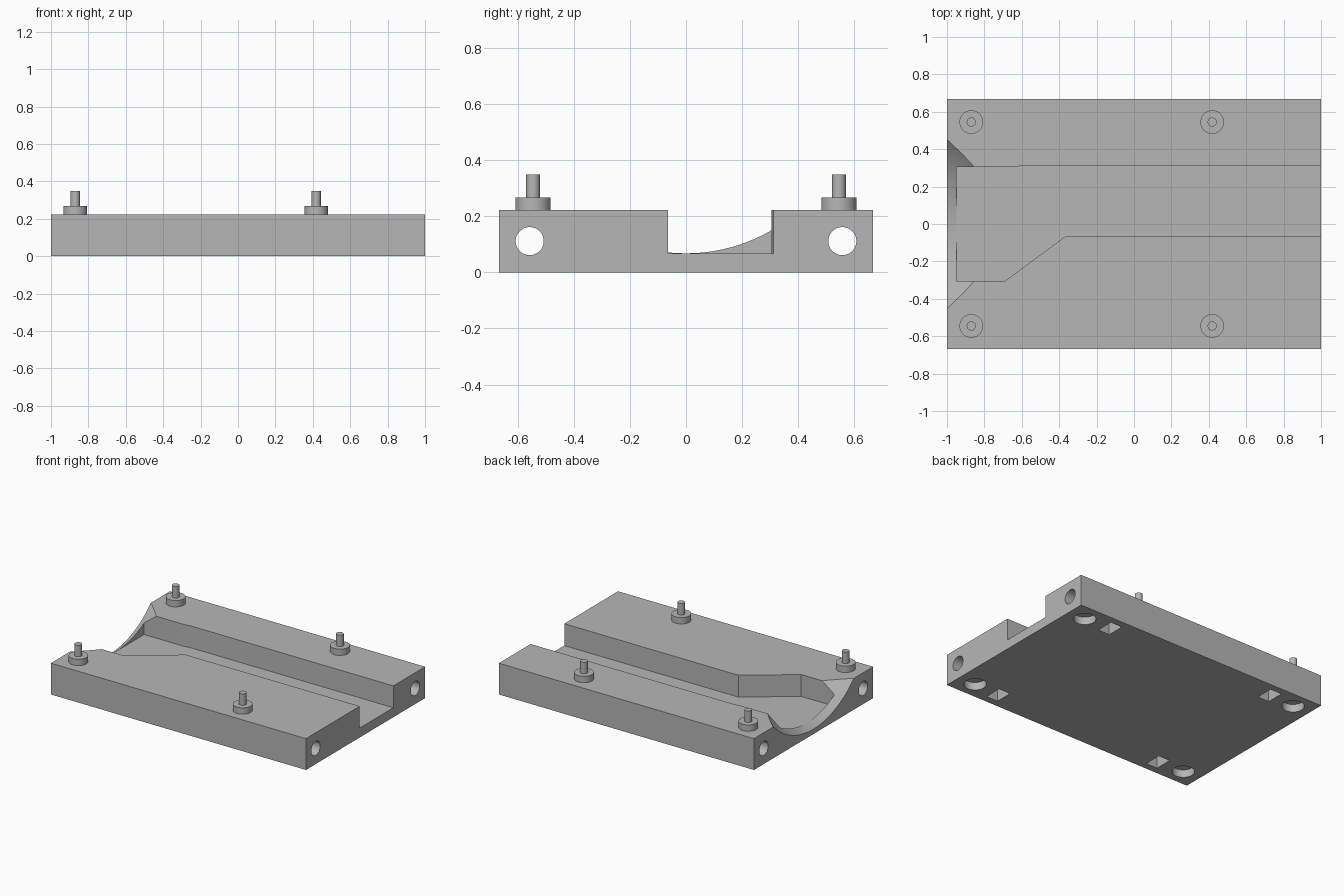
import bpy, bmesh, math
from mathutils import Matrix, Vector

if "Cube" in bpy.data.objects:
    bpy.data.objects.remove(bpy.data.objects["Cube"], do_unlink=True)

TOP = 0.222      # top of the plate
FLOOR = 0.067    # floor of the channel

grey = bpy.data.materials.new("plain grey")
grey.use_nodes = True
COLOUR = (0.47, 0.47, 0.47, 1)
grey.diffuse_color = COLOUR
grey.node_tree.nodes["Principled BSDF"].inputs["Base Color"].default_value = COLOUR


def finish(bm, name):
    bmesh.ops.recalc_face_normals(bm, faces=bm.faces)
    mesh = bpy.data.meshes.new(name)
    bm.to_mesh(mesh)
    bm.free()
    mesh.materials.append(grey)
    obj = bpy.data.objects.new(name, mesh)
    bpy.context.collection.objects.link(obj)
    return obj


def box(name, centre, size):
    bm = bmesh.new()
    bmesh.ops.create_cube(bm, size=1, matrix=Matrix.Translation(centre) @ Matrix.Diagonal((*size, 1)))
    return finish(bm, name)


def cone(name, start, length, r1, r2, along_x=False, sides=48):
    """Round solid from start, running up z or along x."""
    turn = Matrix.Rotation(math.pi / 2, 4, 'Y') if along_x else Matrix()
    bm = bmesh.new()
    bmesh.ops.create_cone(bm, cap_ends=True, segments=sides, radius1=r1, radius2=r2, depth=length,
                          matrix=Matrix.Translation(start) @ turn @ Matrix.Translation((0, 0, length / 2)))
    return finish(bm, name)


def prism(name, outline, z0, z1):
    bm = bmesh.new()
    face = bm.faces.new([bm.verts.new((x, y, z0)) for x, y in outline])
    top = bmesh.ops.extrude_face_region(bm, geom=[face])["geom"]
    bmesh.ops.translate(bm, vec=Vector((0, 0, z1 - z0)),
                        verts=[v for v in top if isinstance(v, bmesh.types.BMVert)])
    return finish(bm, name)


def activate(obj):
    bpy.ops.object.select_all(action='DESELECT')
    obj.select_set(True)
    bpy.context.view_layer.objects.active = obj


def smooth(obj):
    activate(obj)
    bpy.ops.object.shade_smooth_by_angle(angle=math.radians(30))


def cut(obj, cutter):
    cutter.hide_render = True
    mod = obj.modifiers.new("cut", 'BOOLEAN')
    mod.operation = 'DIFFERENCE'
    mod.solver = 'EXACT'
    mod.object = cutter
    activate(obj)
    bpy.ops.object.modifier_apply(modifier=mod.name)
    bpy.data.objects.remove(cutter, do_unlink=True)


# Plate
plate = box("base_plate", (0, 0, TOP / 2), (2, 1.334, TOP))

# Channel that widens toward one end and is open at the other
channel = [(-0.95, -0.305), (-0.69, -0.305), (-0.365, -0.065), (1.1, -0.065),
           (1.1, 0.312), (-0.6, 0.312), (-0.63, 0.305), (-0.95, 0.305)]
cut(plate, prism("channel_cutter", channel, FLOOR, 0.4))

# Conical scoop in the closed end
cut(plate, cone("scoop_cutter", (-1.1, 0, 0.675), 0.6, 0.704, 0.318, along_x=True, sides=160))

for side in (-1, 1):
    # Long bolt holes
    cut(plate, cone("bolt_cutter", (-1.1, side * 0.557, 0.111), 2.2, 0.05, 0.05, along_x=True))
    for end in (-1, 1):
        # Nut slots and round foot sockets in the underside
        cut(plate, box("slot_cutter", (end * 0.665, side * 0.555, 0.07), (0.09, 0.125, 0.21)))
        cut(plate, cone("socket_cutter", (end * 0.868, side * 0.545, -0.05), 0.105, 0.072, 0.072))
smooth(plate)

# Locating posts on the top
for x, place in ((-0.87, "right"), (0.418, "left")):
    for y, depth in ((-0.545, "front"), (0.545, "back")):
        smooth(cone(f"{depth}_{place}_post_collar", (x, y, TOP - 0.005), 0.05, 0.063, 0.063))
        smooth(cone(f"{depth}_{place}_post_pin", (x, y, TOP + 0.04), 0.086, 0.0245, 0.0245))
